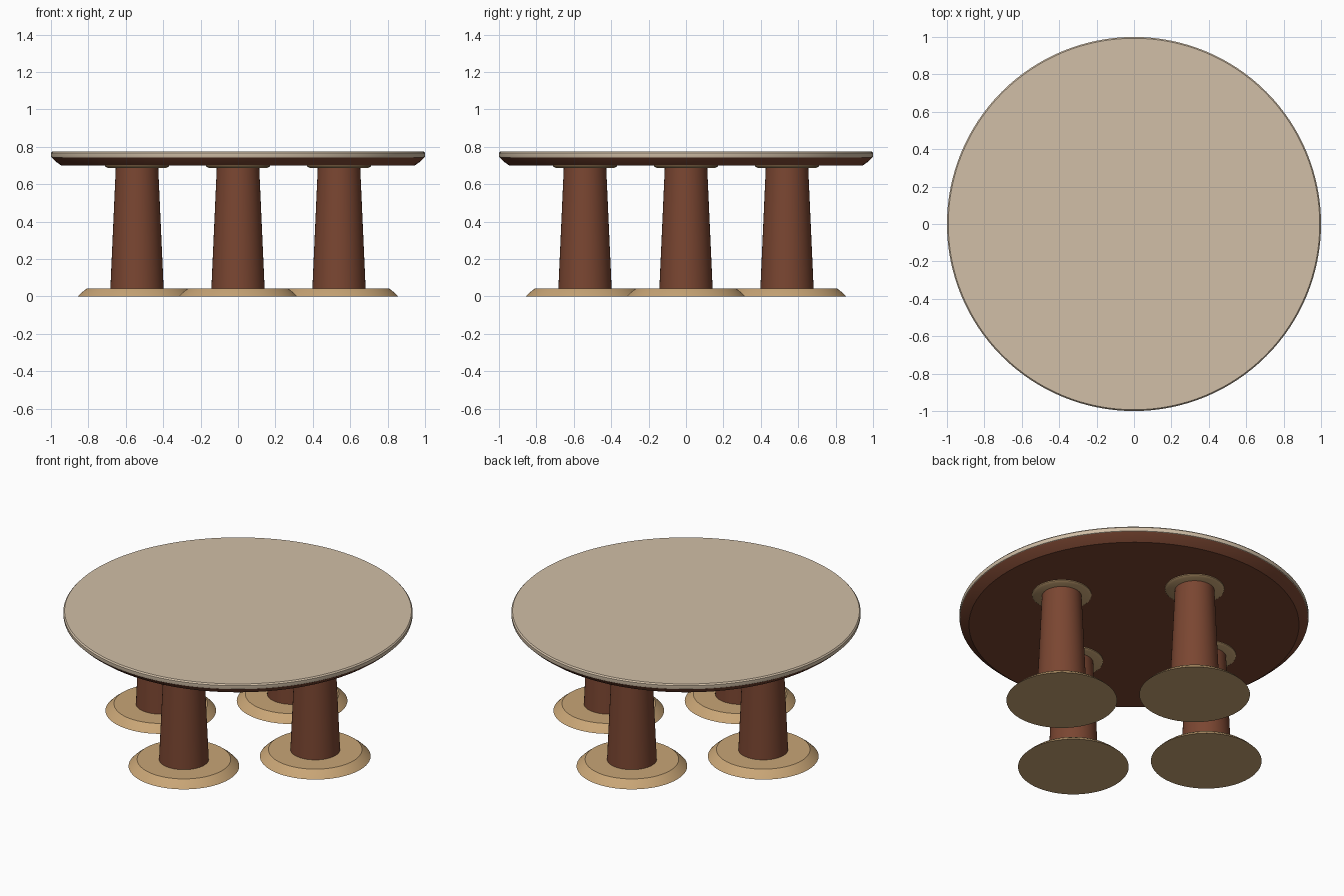
import bpy, bmesh
from math import cos, sin, pi, radians

cube = bpy.data.objects.get("Cube")
if cube:
    bpy.data.objects.remove(cube, do_unlink=True)


def material(name, color):
    mat = bpy.data.materials.new(name)
    mat.use_nodes = True
    mat.diffuse_color = color
    node = next(n for n in mat.node_tree.nodes if n.type == 'BSDF_PRINCIPLED')
    node.inputs["Base Color"].default_value = color
    node.inputs["Roughness"].default_value = 0.6
    return mat


stone = material("pale stone", (0.64, 0.52, 0.385, 1))
tan = material("tan wood", (0.58, 0.376, 0.18, 1))
brown = material("dark brown wood", (0.195, 0.061, 0.031, 1))


def lathe(name, profile, mat, x=0, y=0, sides=64):
    """Closed solid turned from (radius, height) points, bottom to top."""
    bm = bmesh.new()
    rings = [[bm.verts.new((r * cos(2 * pi * i / sides), r * sin(2 * pi * i / sides), z))
              for i in range(sides)] for r, z in profile]
    for low, high in zip(rings, rings[1:]):
        for i in range(sides):
            j = (i + 1) % sides
            bm.faces.new((low[i], low[j], high[j], high[i]))
    bm.faces.new(rings[0][::-1])
    bm.faces.new(rings[-1])
    mesh = bpy.data.meshes.new(name)
    bm.to_mesh(mesh)
    bm.free()
    mesh.materials.append(mat)
    obj = bpy.data.objects.new(name, mesh)
    obj.location = (x, y, 0)
    bpy.context.collection.objects.link(obj)
    bpy.ops.object.select_all(action='DESELECT')
    obj.select_set(True)
    bpy.context.view_layer.objects.active = obj
    bpy.ops.object.shade_smooth_by_angle(angle=radians(35))
    return obj


# Round top: stone slab over a bevelled wooden underside
lathe("tabletop", [(0.985, 0.738), (0.998, 0.744), (1.0, 0.752), (1.0, 0.767),
                   (0.993, 0.775)], stone, sides=128)
lathe("top_underside", [(0.945, 0.70), (0.975, 0.722), (0.995, 0.742)], brown, sides=128)

# Four columns in a cross, each with a foot disc and a collar
SPREAD = 0.54
for side, dx, dy in (("left", 1, 0), ("right", -1, 0), ("front", 0, -1), ("back", 0, 1)):
    x, y = dx * SPREAD, dy * SPREAD
    lathe(side + "_foot", [(0.317, 0), (0.295, 0.022), (0.268, 0.043)], tan, x, y)
    lathe(side + "_column", [(0.143, 0.03), (0.113, 0.70)], brown, x, y)
    lathe(side + "_collar", [(0.155, 0.687), (0.17, 0.695), (0.17, 0.705)], tan, x, y)
